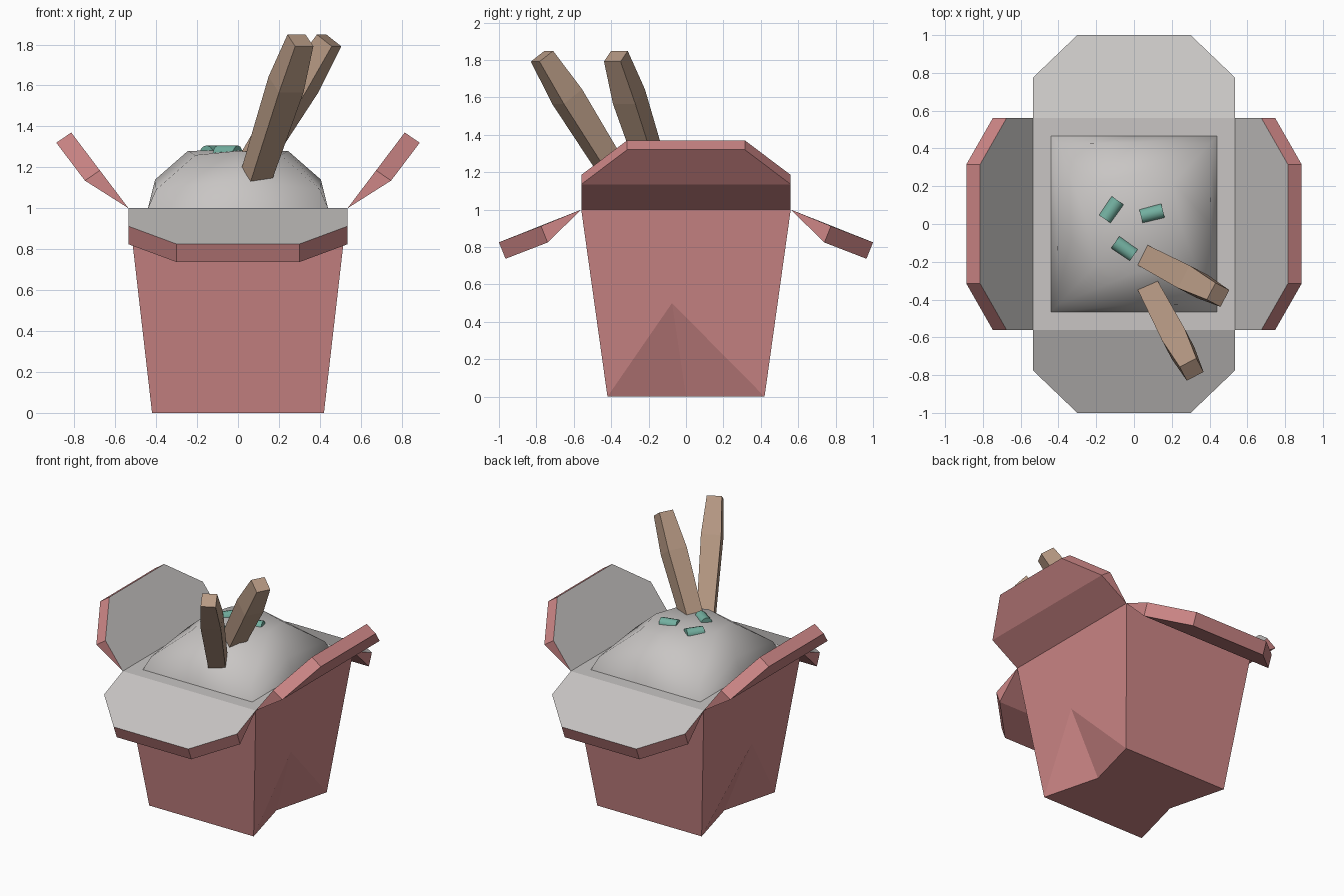
import bpy, bmesh, math
from mathutils import Vector, Matrix

cube = bpy.data.objects.get("Cube")
if cube:
    bpy.data.objects.remove(cube, do_unlink=True)


def material(name, r, g, b):
    m = bpy.data.materials.new(name)
    m.use_nodes = True
    m.diffuse_color = (r, g, b, 1)
    m.node_tree.nodes["Principled BSDF"].inputs["Base Color"].default_value = (r, g, b, 1)
    return m


RED = material("carton red", 0.61, 0.24, 0.24)
WHITE = material("rice white", 0.58, 0.56, 0.55)
WOOD = material("wood", 0.47, 0.32, 0.23)
GREEN = material("onion green", 0.17, 0.43, 0.35)


def build(name, verts, faces, mats, smooth=False):
    """Make an object; returns it with outward normals."""
    bm = bmesh.new()
    vs = [bm.verts.new(v) for v in verts]
    for f in faces:
        bm.faces.new([vs[i] for i in f])
    bmesh.ops.recalc_face_normals(bm, faces=bm.faces)
    for f in bm.faces:
        f.smooth = smooth
    mesh = bpy.data.meshes.new(name)
    bm.to_mesh(mesh)
    bm.free()
    for m in mats:
        mesh.materials.append(m)
    ob = bpy.data.objects.new(name, mesh)
    bpy.context.collection.objects.link(ob)
    return ob


CORNERS = [(-1, -1), (1, -1), (1, 1), (-1, 1)]
TX, TY, B = 0.535, 0.56, 0.42

# Carton: tapered box, each side creased inwards at the bottom
verts = [(sx * B, sy * B, 0) for sx, sy in CORNERS]
verts += [(sx * TX, sy * TY, 1) for sx, sy in CORNERS]
verts += [(0.31, 0, 0), (0.4775, -0.075, 0.5), (-0.31, 0, 0), (-0.4775, -0.075, 0.5)]
faces = [(0, 1, 5, 4), (2, 3, 7, 6), (4, 5, 6, 7), (0, 1, 8, 10), (10, 8, 2, 3)]
for a, b, notch, apex in ((1, 2, 8, 9), (3, 0, 10, 11)):
    faces += [(a, notch, apex), (notch, b, apex), (b, b + 4, apex),
              (b + 4, a + 4, apex), (a + 4, a, apex)]
carton = build("carton", verts, faces, [RED, WHITE])
for p in carton.data.polygons:
    p.material_index = 1 if p.normal.z > 0.9 else 0


# Flaps: wedges thickening away from the hinge, with clipped outer corners
def flap(name, hinge, half, mid, end, end_half, thick, angle):
    inner = [(hinge, -half, 1), (hinge, half, 1), (mid[0], half, mid[1]),
             (end[0], end_half, end[1]), (end[0], -end_half, end[1]), (mid[0], -half, mid[1])]
    outer = [(x + thick[0], y, z + thick[1]) for x, y, z in inner[2:]]
    turn = Matrix.Rotation(angle, 4, 'Z')
    vs = [turn @ Vector(v) for v in inner + outer]
    fs = [(0, 1, 2, 3, 4, 5), (0, 1, 6, 9), (9, 6, 7, 8),
          (1, 2, 6), (0, 9, 5), (2, 3, 7, 6), (3, 4, 8, 7), (4, 5, 9, 8)]
    ob = build(name, vs, fs, [RED, WHITE])
    ob.data.polygons[0].material_index = 1


for side, angle in (("left", 0), ("right", math.pi)):
    flap(side + "_flap", TX, TY, (0.675, 1.185), (0.815, 1.37), 0.315, (0.073, -0.05), angle)
for side, angle in (("front", -math.pi / 2), ("back", math.pi / 2)):
    flap(side + "_flap", TY, TX, (0.775, 0.912), (1.0, 0.825), 0.30, (-0.035, -0.088), angle)

# Rice mound: three eight-point rings with dropped corners, closed by a fan
rings = [(0.44, 0.465, 1.0, 1, 1.0), (0.405, 0.43, 1.14, 0.99, 1.09), (0.245, 0.26, 1.28, 0.85, 1.26)]
verts, faces = [], []
for hx, hy, z, pull, corner_z in rings:
    for i, (sx, sy) in enumerate(CORNERS):
        nx, ny = CORNERS[(i + 1) % 4]
        verts.append((sx * hx * pull, sy * hy * pull, corner_z))
        verts.append(((sx + nx) / 2 * hx, (sy + ny) / 2 * hy, z))
verts.append((0, 0, 1.285))
for r in range(2):
    for i in range(8):
        j = (i + 1) % 8
        faces.append((r * 8 + i, r * 8 + j, r * 8 + 8 + j, r * 8 + 8 + i))
faces += [(16 + i, 16 + (i + 1) % 8, 24) for i in range(8)]
build("rice", verts, faces, [WHITE], smooth=True)


# Chopsticks: square bars, thickest partway along
def chopstick(name, start, end):
    start, end = Vector(start), Vector(end)
    d = (end - start).normalized()
    u = d.cross(Vector((0, 0, 1))).normalized()
    v = d.cross(u)
    vs = []
    for t, w in ((0, 0.11), (0.72, 0.135), (1, 0.10)):
        c = start.lerp(end, t)
        vs += [c + (u * a + v * b) * w / 2 for a, b in CORNERS]
    fs = [(0, 1, 2, 3), (8, 9, 10, 11)]
    for r in (0, 4):
        fs += [(r + i, r + (i + 1) % 4, r + 4 + (i + 1) % 4, r + 4 + i) for i in range(4)]
    build(name, vs, fs, [WOOD])


chopstick("front_chopstick", (0.054, -0.29, 1.05), (0.305, -0.77, 1.82))
chopstick("back_chopstick", (-0.03, -0.125, 1.05), (0.445, -0.375, 1.82))

# Onion pieces: short rods half sunk in the rice
for i, (x, y, deg) in enumerate([(-0.12, 0.075, 55), (0.095, 0.055, 14), (-0.05, -0.13, -35)]):
    bpy.ops.mesh.primitive_cylinder_add(vertices=12, radius=0.04, depth=0.12,
                                        location=(x, y, 1.267),
                                        rotation=(0, math.pi / 2, math.radians(deg)))
    ob = bpy.context.object
    ob.name = "onion_piece_%d" % (i + 1)
    ob.data.materials.append(GREEN)
    bpy.ops.object.shade_smooth_by_angle(angle=math.radians(40))
